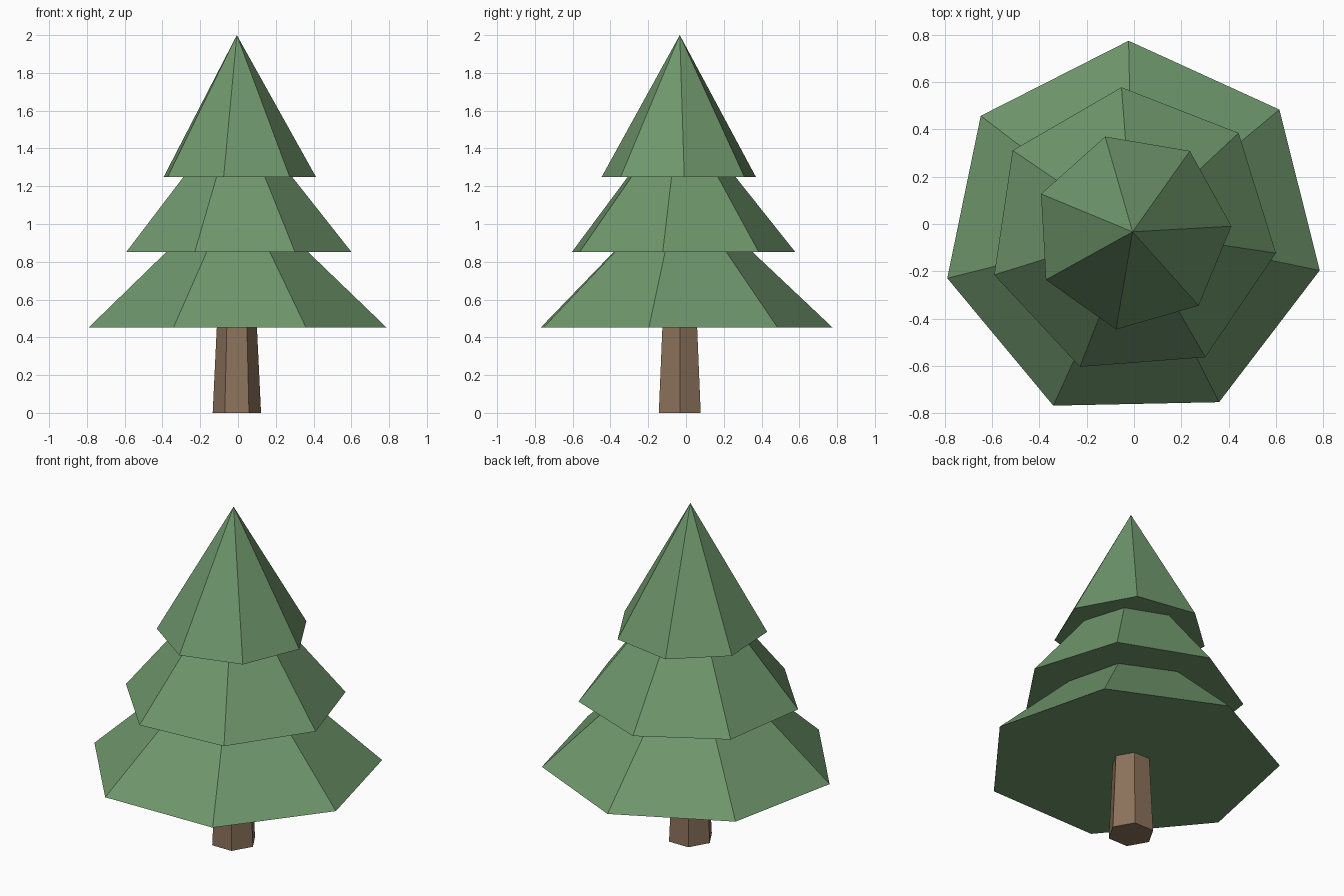
import bpy
import math

if "Cube" in bpy.data.objects:
    bpy.data.objects.remove(bpy.data.objects["Cube"])

CX, CY = -0.006, -0.033  # shared axis of trunk and foliage


def material(name, rgb):
    m = bpy.data.materials.new(name)
    m.diffuse_color = (*rgb, 1.0)
    m.use_nodes = True
    m.node_tree.nodes["Principled BSDF"].inputs["Base Color"].default_value = m.diffuse_color
    return m


green = material("pine green", (0.16, 0.31, 0.15))
brown = material("bark brown", (0.26, 0.17, 0.105))


def cone(name, sides, r_bottom, r_top, z0, z1, first_angle, mat):
    """Flat-faced cone or frustum with its first corner at first_angle degrees."""
    ring = [math.radians(first_angle) + math.tau * i / sides for i in range(sides)]

    def circle(r, z):
        return [(CX + r * math.cos(a), CY + r * math.sin(a), z) for a in ring]

    verts = circle(r_bottom, z0)
    faces = [tuple(reversed(range(sides)))]
    if r_top > 0:
        verts += circle(r_top, z1)
        faces.append(tuple(range(sides, 2 * sides)))
        faces += [(i, (i + 1) % sides, sides + (i + 1) % sides, sides + i)
                  for i in range(sides)]
    else:
        verts.append((CX, CY, z1))
        faces += [(i, (i + 1) % sides, sides) for i in range(sides)]
    mesh = bpy.data.meshes.new(name)
    mesh.from_pydata(verts, [], faces)
    mesh.materials.append(mat)
    obj = bpy.data.objects.new(name, mesh)
    bpy.context.collection.objects.link(obj)
    return obj


# Trunk: tapered hexagon
cone("trunk", 6, 0.128, 0.104, 0.0, 0.5, 0, brown)

# Foliage: three stacked seven-sided cones, each turned a little
for name, radius, z0, z1, angle in (
    ("lower_foliage", 0.808, 0.453, 1.215, 91.2),
    ("middle_foliage", 0.613, 0.852, 1.62, 94.4),
    ("upper_foliage", 0.419, 1.25, 2.0, 106.1),
):
    cone(name, 7, radius, 0, z0, z1, angle, green)
